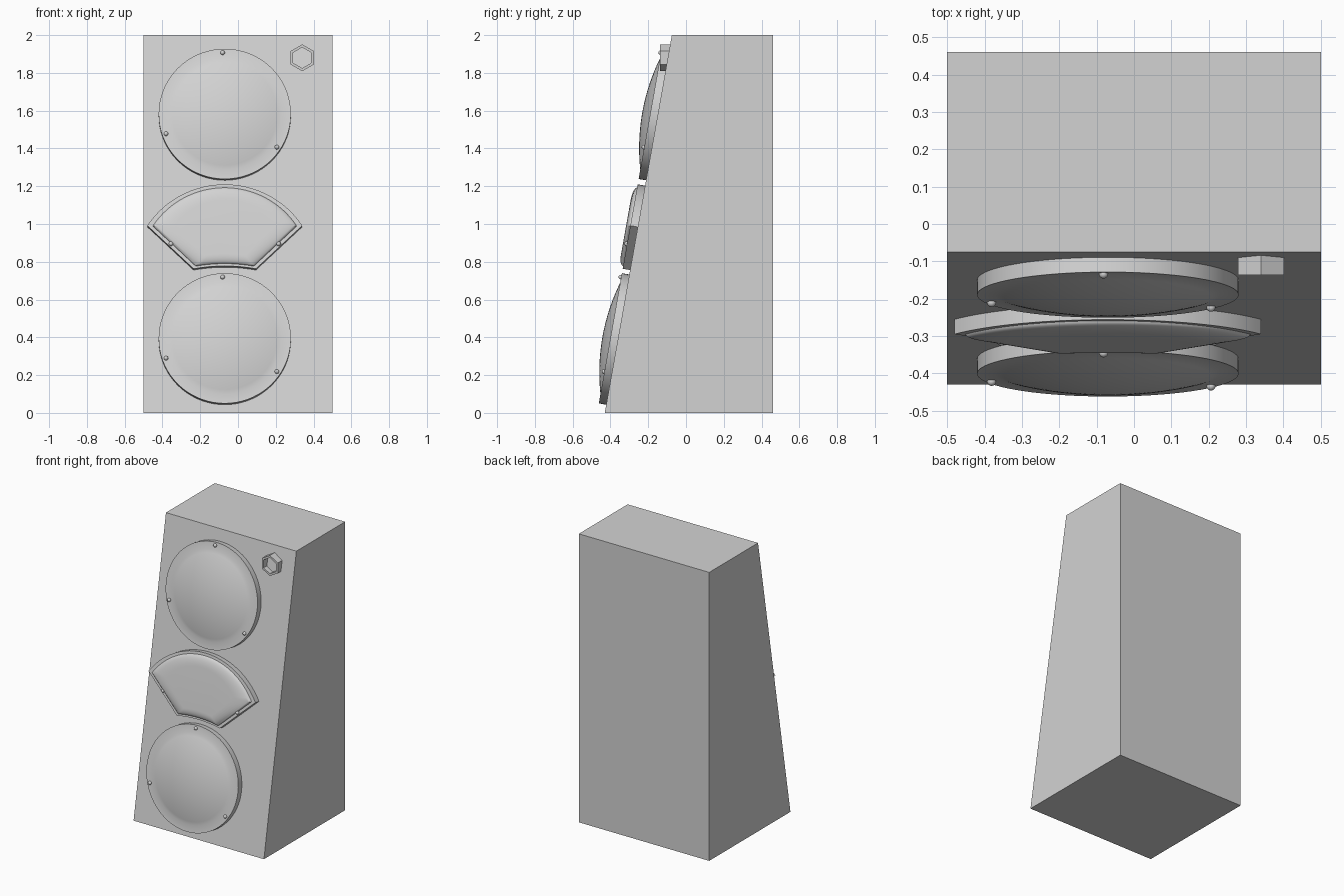
import bpy, bmesh, math
from mathutils import Matrix, Vector

if "Cube" in bpy.data.objects:
    bpy.data.objects.remove(bpy.data.objects["Cube"])

grey = bpy.data.materials.new("plain grey")
grey.diffuse_color = (0.65, 0.65, 0.65, 1)
grey.use_nodes = True
grey.node_tree.nodes["Principled BSDF"].inputs["Base Color"].default_value = grey.diffuse_color

SLOPE = 0.1775
TILT = math.atan(SLOPE)


def baffle(x, z):
    """Local frame on the sloping front: x right, y up the slope, z outward."""
    return Matrix.Translation((x, -0.43 + SLOPE * z, z)) @ Matrix.Rotation(math.pi / 2 - TILT, 4, 'X')


def finish(name, bm, matrix=Matrix(), smooth=True):
    bmesh.ops.recalc_face_normals(bm, faces=bm.faces)
    me = bpy.data.meshes.new(name)
    bm.to_mesh(me)
    bm.free()
    me.materials.append(grey)
    ob = bpy.data.objects.new(name, me)
    ob.matrix_world = matrix
    bpy.context.collection.objects.link(ob)
    if smooth:
        bpy.ops.object.select_all(action='DESELECT')
        ob.select_set(True)
        bpy.context.view_layer.objects.active = ob
        bpy.ops.object.shade_smooth_by_angle(angle=math.radians(30))
    return ob


def stack(name, outline, levels, matrix, smooth=True, closed=False):
    """Join scaled copies of an outline at given heights."""
    bm = bmesh.new()
    rings = [[bm.verts.new((x * s, y * s, h)) for x, y in outline] for s, h in levels]
    n = len(outline)
    pairs = list(zip(rings, rings[1:]))
    if closed:
        pairs.append((rings[-1], rings[0]))
    for a, b in pairs:
        for i in range(n):
            j = (i + 1) % n
            bm.faces.new((a[i], a[j], b[j], b[i]))
    if not closed:
        bm.faces.new(rings[0])
        bm.faces.new(rings[-1])
    return finish(name, bm, matrix, smooth)


def circle(n, start=0.0):
    return [(math.cos(start + 2 * math.pi * i / n), math.sin(start + 2 * math.pi * i / n)) for i in range(n)]


def arc(half, y_end, rise, n):
    """Arc from right to left through (0, y_end + rise)."""
    r = (half * half + rise * rise) / (2 * rise)
    a = math.asin(half / r)
    return [(r * math.sin(a - 2 * a * i / n), y_end + rise - r + r * math.cos(a - 2 * a * i / n))
            for i in range(n + 1)]


def screw(name, matrix, x, y):
    bm = bmesh.new()
    bmesh.ops.create_uvsphere(bm, u_segments=16, v_segments=10, radius=0.012)
    finish(name, bm, matrix @ Matrix.Translation((x, y, 0.042)))


# cabinet: side profile extruded across the width
bm = bmesh.new()
profile = [(-0.43, 0), (0.46, 0), (0.46, 2), (-0.075, 2)]
face = bm.faces.new([bm.verts.new((-0.5, y, z)) for y, z in profile])
ext = bmesh.ops.extrude_face_region(bm, geom=[face])
bmesh.ops.translate(bm, vec=Vector((1, 0, 0)),
                    verts=[v for v in ext['geom'] if isinstance(v, bmesh.types.BMVert)])
finish("cabinet", bm, smooth=False)

# two round drivers: rim, shallow dome and three screws
R = 1.08
base = math.sqrt(R * R - 0.3 * 0.3)
driver = [(0.35, -0.02), (0.35, 0.04), (0.30, 0.04)]
for i in range(1, 13):
    r = 0.30 * (1 - i / 12) + 0.002
    driver.append((r, 0.04 + math.sqrt(R * R - r * r) - base))
for label, z in (("lower", 0.388), ("upper", 1.576)):
    m = baffle(-0.07, z)
    stack(label + "_driver", circle(72), driver, m)
    for k, deg in enumerate((92, 199, 327)):
        a = math.radians(deg)
        screw(f"{label}_driver_screw_{k + 1}", m, 0.329 * math.cos(a), 0.329 * math.sin(a))

# fan-shaped horn: rim with a raised rounded pad
m = baffle(-0.07, 0.95)
fan = arc(0.41, 0.035, 0.222, 32) + arc(0.165, -0.197, 0.015, 10)[::-1]
levels = [(1, -0.02), (1, 0.04), (0.93, 0.04)]
for i in range(1, 9):
    t = math.pi / 2 * i / 8
    levels.append((0.93 - 0.28 * (1 - math.cos(t)), 0.04 + 0.022 * math.sin(t)))
stack("fan_horn", fan, levels, m)
for side, x in (("left", -0.285), ("right", 0.285)):
    screw(f"fan_horn_screw_{side}", m, x, -0.063)

# hollow hexagonal port, facing straight forward
port = Matrix.Translation((0.34, 0, 1.88)) @ Matrix.Rotation(math.pi / 2, 4, 'X')
stack("hexagon_port", circle(6, math.pi / 2),
      [(0.071, 0.05), (0.071, 0.137), (0.055, 0.137), (0.055, 0.05)], port, smooth=False, closed=True)
